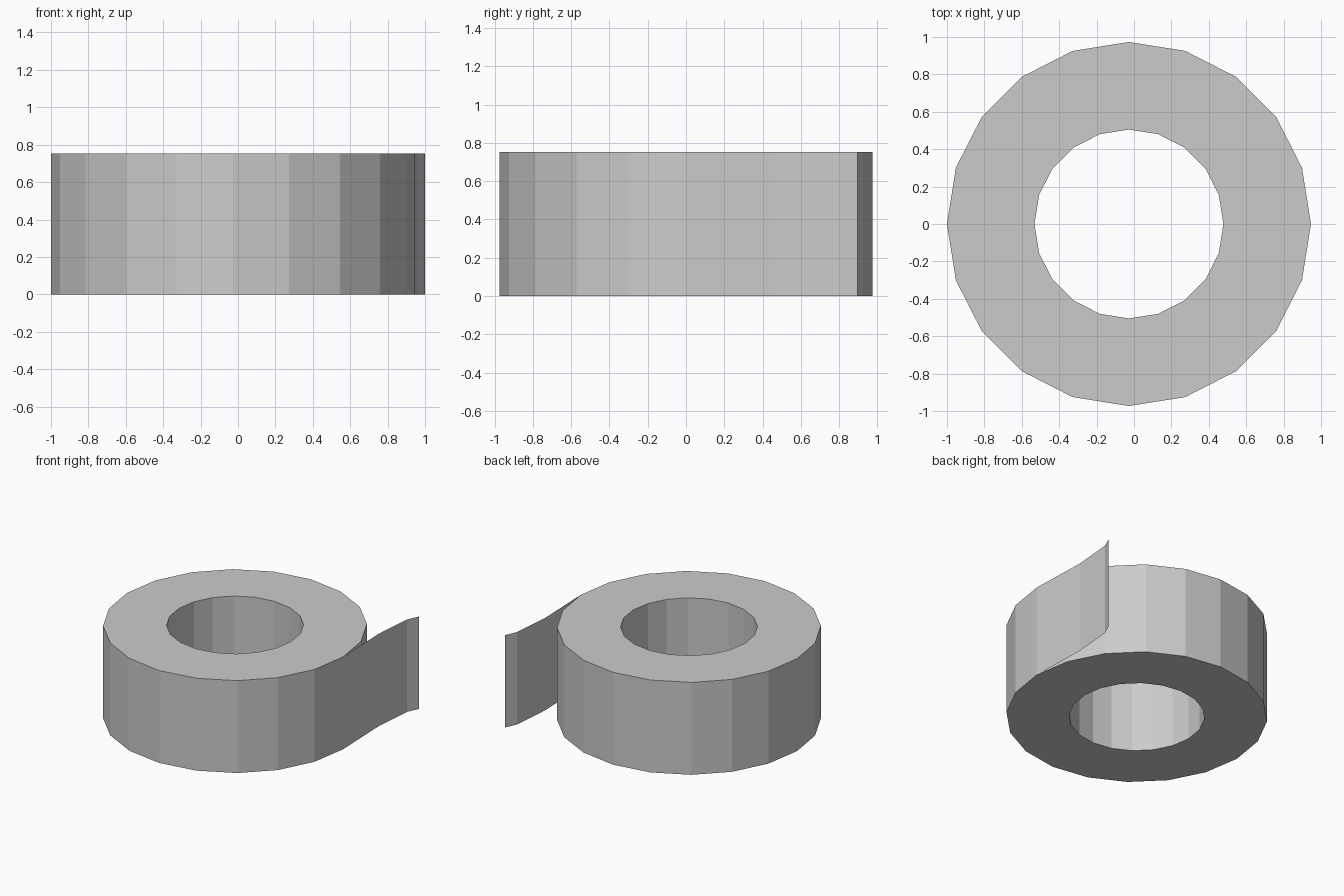
import bpy, bmesh
from math import cos, sin, tau

if "Cube" in bpy.data.objects:
    bpy.data.objects.remove(bpy.data.objects["Cube"])

SIDES, R_OUT, R_IN, H = 20, 0.973, 0.505, 0.752
CX = -1 + R_OUT


def make_object(name, bm):
    mesh = bpy.data.meshes.new(name)
    bm.to_mesh(mesh)
    bm.free()
    obj = bpy.data.objects.new(name, mesh)
    obj.location.x = CX
    bpy.context.collection.objects.link(obj)
    return obj


# Tape roll: rectangular section turned into a flat-sided ring
bm = bmesh.new()
section = [(R_OUT, 0), (R_OUT, H), (R_IN, H), (R_IN, 0)]
rings = [[bm.verts.new((r * cos(tau * i / SIDES), r * sin(tau * i / SIDES), z))
          for r, z in section] for i in range(SIDES)]
for i in range(SIDES):
    a, b = rings[i], rings[(i + 1) % SIDES]
    for j in range(4):
        k = (j + 1) % 4
        bm.faces.new((a[j], b[j], b[k], a[k]))
bmesh.ops.recalc_face_normals(bm, faces=bm.faces)
make_object("tape_roll", bm)

# Loose tape end: paper-thin strip peeling away from the roll
bm = bmesh.new()
path = [(R_OUT, 0), (0.957, 0.48), (0.985, 0.805), (1 - CX, 0.897)]
cols = [[bm.verts.new((x, y, z)) for z in (0, H)] for x, y in path]
for a, b in zip(cols, cols[1:]):
    bm.faces.new((a[0], b[0], b[1], a[1]))
make_object("loose_tape_end", bm)
